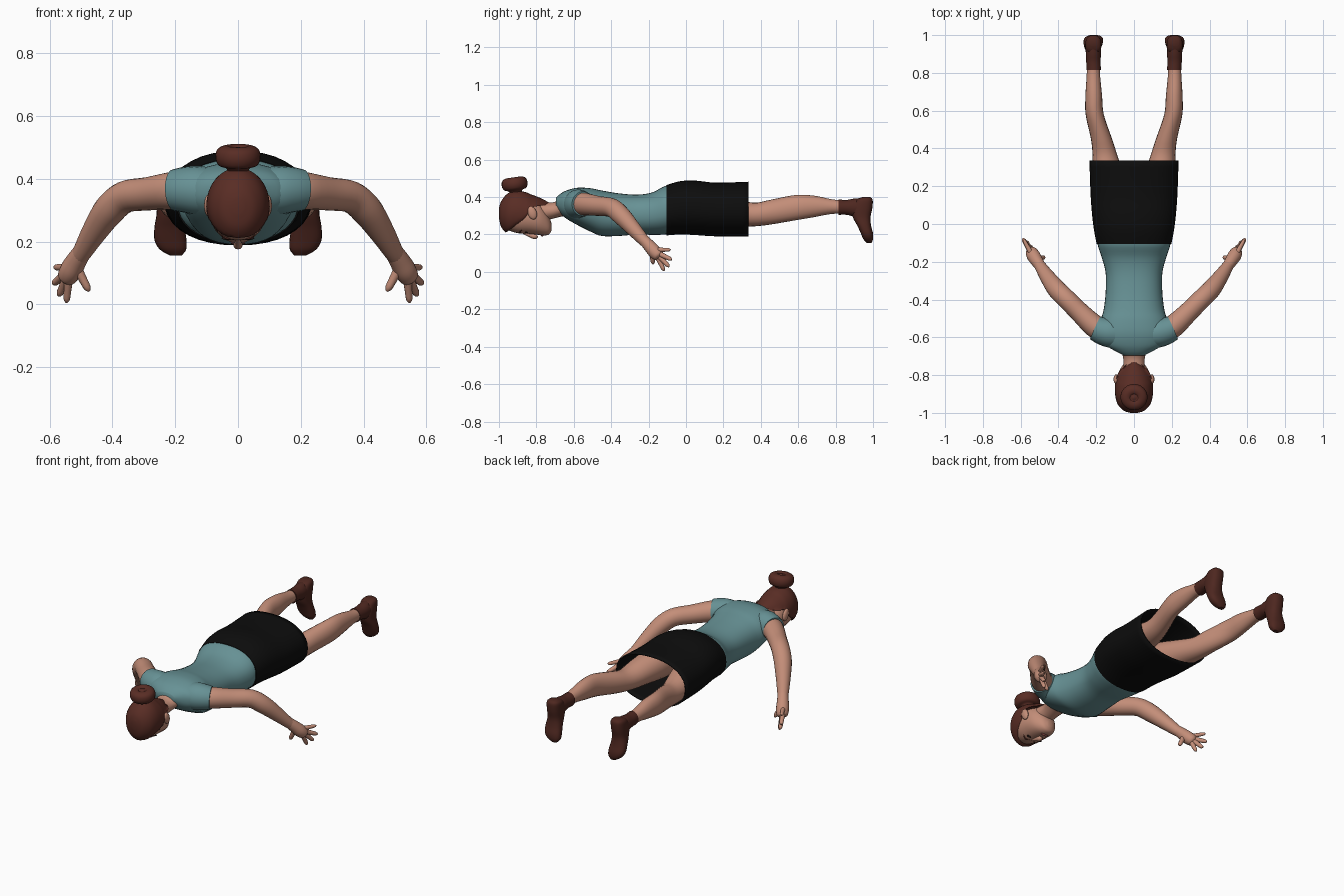
import bpy, bmesh, math
from mathutils import Vector, Matrix

if "Cube" in bpy.data.objects:
    bpy.data.objects.remove(bpy.data.objects["Cube"])


def material(name, col):
    m = bpy.data.materials.new(name)
    m.diffuse_color = (*col, 1)
    m.use_nodes = True
    m.node_tree.nodes["Principled BSDF"].inputs["Base Color"].default_value = m.diffuse_color
    return m


SKIN = material("skin", (0.55, 0.27, 0.19))
TEAL = material("teal_cloth", (0.135, 0.285, 0.30))
BLACK = material("black_cloth", (0.004, 0.004, 0.004))
HAIR = material("auburn_hair", (0.10, 0.026, 0.018))
LEATHER = material("brown_leather", (0.075, 0.020, 0.014))
DARK = material("dark_eye", (0.02, 0.01, 0.008))
LIP = material("lip", (0.36, 0.10, 0.085))


def finish(name, bm, mat, mirror=False, thick=0, angle=50):
    bmesh.ops.recalc_face_normals(bm, faces=bm.faces)
    me = bpy.data.meshes.new(name)
    bm.to_mesh(me)
    bm.free()
    me.materials.append(mat)
    ob = bpy.data.objects.new(name, me)
    bpy.context.collection.objects.link(ob)
    bpy.ops.object.select_all(action='DESELECT')
    ob.select_set(True)
    bpy.context.view_layer.objects.active = ob
    bpy.ops.object.shade_smooth_by_angle(angle=math.radians(angle))
    if thick:
        mod = ob.modifiers.new("thickness", 'SOLIDIFY')
        mod.thickness, mod.offset = thick, -1
    if mirror:
        mod = ob.modifiers.new("mirror", 'MIRROR')
        mod.use_mirror_merge = False
    return ob


def smooth_rows(rows, k=4):
    """Catmull-Rom interpolation of number rows."""
    out = []
    for i in range(len(rows) - 1):
        a, b = rows[max(i - 1, 0)], rows[i]
        c, d = rows[i + 1], rows[min(i + 2, len(rows) - 1)]
        for j in range(k):
            t = j / k
            out.append([0.5 * (2 * q + (r - p) * t + (2 * p - 5 * q + 4 * r - s) * t * t
                               + (3 * q - p - 3 * r + s) * t ** 3)
                        for p, q, r, s in zip(a, b, c, d)])
    return out + [list(rows[-1])]


def skin_rings(bm, rings, cap0=True, cap1=True):
    vs = [[bm.verts.new(p) for p in r] for r in rings]
    n = len(vs[0])
    for a, b in zip(vs, vs[1:]):
        for i in range(n):
            bm.faces.new((a[i], a[(i + 1) % n], b[(i + 1) % n], b[i]))
    if cap0:
        bm.faces.new(vs[0])
    if cap1:
        bm.faces.new(vs[-1])


def oval(n, p=2.0):
    """Unit superellipse points."""
    for i in range(n):
        a = 2 * math.pi * i / n
        c, s = math.cos(a), math.sin(a)
        yield (math.copysign(abs(c) ** (2 / p), c), math.copysign(abs(s) ** (2 / p), s))


def body(name, rows, mat, p=2.0, n=28, floor=False, cap1=True, **kw):
    """Loft along y; row = y, centre x, half width, z low, z high (, lowest z kept)."""
    rings = []
    for r in smooth_rows(rows):
        y, cx, w, z0, z1 = r[:5]
        ring = [Vector((cx + u * w, y, (z0 + z1) / 2 + v * (z1 - z0) / 2)) for u, v in oval(n, p)]
        if floor:
            for q in ring:
                q.z = max(q.z, min(r[5], z1))
        rings.append(ring)
    bm = bmesh.new()
    skin_rings(bm, rings, True, cap1)
    return finish(name, bm, mat, **kw)


def tube(bm, rows, n=16, k=4):
    """Tube along a path; row = x, y, z, radius."""
    pts = smooth_rows(rows, k)
    rings = []
    for i, r in enumerate(pts):
        t = Vector(pts[min(i + 1, len(pts) - 1)][:3]) - Vector(pts[max(i - 1, 0)][:3])
        t.normalize()
        u = t.cross(Vector((0.3, -0.75, -0.6))).cross(t) if abs(t.z) > 2 else Vector((0, 0, 1)).cross(t)
        u.normalize()
        v = t.cross(u)
        rings.append([Vector(r[:3]) + (u * a + v * b) * r[3] for a, b in oval(n)])
    skin_rings(bm, rings)


def ball(bm, loc, scale, rot=0, seg=20):
    m = Matrix.Translation(loc) @ Matrix.Rotation(rot, 4, 'X') @ Matrix.Diagonal((*scale, 1))
    bmesh.ops.create_uvsphere(bm, u_segments=seg, v_segments=seg // 2 + 2, radius=1, matrix=m)


# Sleeveless top with shoulder caps
body("shirt", [(-.695, 0, .055, .345, .395), (-.675, 0, .095, .315, .415), (-.64, 0, .15, .285, .435),
               (-.58, 0, .178, .25, .45), (-.51, 0, .175, .215, .447), (-.45, 0, .16, .192, .435),
               (-.36, 0, .15, .192, .42), (-.26, 0, .15, .20, .413), (-.18, 0, .17, .198, .425),
               (-.11, 0, .192, .20, .46), (-.06, 0, .19, .21, .46)], TEAL, p=2.3, n=36)
bm = bmesh.new()
tube(bm, [(.07, -.585, .355, .075), (.13, -.575, .363, .078), (.17, -.565, .365, .073), (.205, -.55, .364, .066)], 20)
finish("shoulder_cap", bm, TEAL, mirror=True)

# Open skirt
bm_rows = [(-.105, 0, .198, .195, .464), (-.03, 0, .212, .20, .485), (.05, 0, .222, .197, .488),
           (.16, 0, .23, .19, .477), (.335, 0, .236, .188, .482)]
body("skirt", bm_rows, BLACK, p=2.2, n=36, cap1=False, thick=.008)

# Legs
body("leg", [(-.06, .10, .085, .24, .43), (.1, .11, .092, .235, .43), (.25, .135, .082, .24, .395),
             (.36, .153, .066, .243, .37), (.45, .172, .056, .253, .385), (.58, .208, .048, .275, .41),
             (.68, .213, .044, .292, .408), (.78, .215, .036, .31, .388), (.85, .215, .033, .31, .38)],
     SKIN, n=20, mirror=True)

# Boots: ankle shaft and upright foot
body("boot_shaft", [(.815, .213, .038, .305, .387), (.86, .215, .038, .305, .385), (.90, .215, .04, .295, .392),
                    (.95, .215, .04, .29, .395)], LEATHER, n=20, mirror=True)
bm = bmesh.new()
foot = [(.40, .215, .025, .945, .985), (.385, .215, .040, .91, .998), (.34, .216, .043, .885, .996),
        (.29, .217, .042, .893, .986), (.245, .218, .048, .917, .99), (.205, .215, .051, .935, 1.0),
        (.175, .207, .042, .948, 1.0), (.155, .198, .018, .966, .992)]
skin_rings(bm, [[Vector((x + u * w, (y0 + y1) / 2 + v * (y1 - y0) / 2, z)) for u, v in oval(20, 2.5)]
                for z, x, w, y0, y1 in smooth_rows(foot)])
finish("boot_foot", bm, LEATHER, mirror=True)

# Arms
bm = bmesh.new()
tube(bm, [(.16, -.565, .365, .062), (.21, -.54, .362, .06), (.29, -.465, .352, .053), (.36, -.395, .342, .051),
          (.41, -.345, .30, .05), (.455, -.285, .235, .041), (.495, -.225, .168, .031), (.51, -.20, .145, .028)], 20)
finish("arm", bm, SKIN, mirror=True)

# Hands: palm plus fingers
bm = bmesh.new()
tube(bm, [(.495, -.225, .17, .029), (.515, -.195, .138, .033), (.532, -.168, .108, .036),
          (.545, -.145, .085, .03), (.55, -.138, .077, .014)])
for base, tip, r in [((.548, -.15, .118), (.584, -.083, .118), .011), ((.552, -.14, .095), (.588, -.076, .065), .0125),
                     ((.547, -.14, .08), (.571, -.09, .027), .0125), ((.54, -.15, .075), (.546, -.117, .006), .012),
                     ((.515, -.185, .12), (.474, -.176, .042), .0135)]:
    b, t = Vector(base), Vector(tip)
    rows = [(*b.lerp(t, f), r * s) for f, s in ((0, 1.2), (.5, 1), (.85, .85), (1, .3))]
    tube(bm, rows, 10, 3)
finish("hand", bm, SKIN, mirror=True)

# Head, neck, nose and ears
body("head", [(-.985, 0, .03, .26, .34), (-.96, 0, .07, .228, .39), (-.90, 0, .09, .207, .415),
              (-.84, 0, .092, .203, .40), (-.79, 0, .083, .198, .375), (-.755, 0, .065, .195, .34),
              (-.73, 0, .043, .202, .29), (-.718, 0, .016, .225, .255)], SKIN, p=2.15)
body("neck", [(-.83, 0, .06, .27, .38), (-.76, 0, .056, .275, .372), (-.71, 0, .057, .285, .372),
              (-.67, 0, .07, .295, .39), (-.64, 0, .08, .30, .40)], SKIN, n=20)
bm = bmesh.new()
tube(bm, [(0, -.87, .21, .008), (0, -.835, .197, .011), (0, -.808, .19, .015), (0, -.797, .197, .010)], 12)
finish("nose", bm, SKIN)
bm = bmesh.new()
ball(bm, (.095, -.822, .315), (.013, .024, .036), .35, 14)
finish("ear", bm, SKIN, mirror=True)

# Facial features
bm = bmesh.new()
ball(bm, (.036, -.855, .211), (.016, .007, .006), 0, 12)
finish("eye", bm, DARK, mirror=True)
bm = bmesh.new()
tube(bm, [(.016, -.878, .208, .003), (.038, -.888, .212, .004), (.06, -.876, .229, .002)], 8)
finish("eyebrow", bm, HAIR, mirror=True)
bm = bmesh.new()
ball(bm, (0, -.768, .197), (.023, .009, .007), 0, 12)
finish("mouth", bm, LIP)

# Hair cap trimmed along the hairline
body("hair", [(-1.0, 0, .018, .29, .34, .2), (-.988, 0, .055, .24, .378, .2), (-.955, 0, .086, .205, .418, .215),
              (-.91, 0, .099, .20, .435, .25), (-.86, 0, .101, .195, .427, .29), (-.83, 0, .098, .195, .415, .34),
              (-.79, 0, .084, .21, .40, .352), (-.755, 0, .055, .25, .383, .355), (-.73, 0, .015, .345, .37, .356)],
     HAIR, n=32, floor=True)

# Bun with a dimpled crown
bm = bmesh.new()
prof = [(.03, -.055), (.04, -.04), (.062, -.032), (.072, -.008), (.066, .018), (.045, .03), (.025, .028), (.02, .022), (.004, .026)]
rot = Matrix.Translation((0, -.917, .475)) @ Matrix.Rotation(.14, 4, 'X')
skin_rings(bm, [[rot @ Vector((u * r, v * r * .97, z)) for u, v in oval(24)] for r, z in smooth_rows(prof, 3)])
finish("hair_bun", bm, HAIR)
